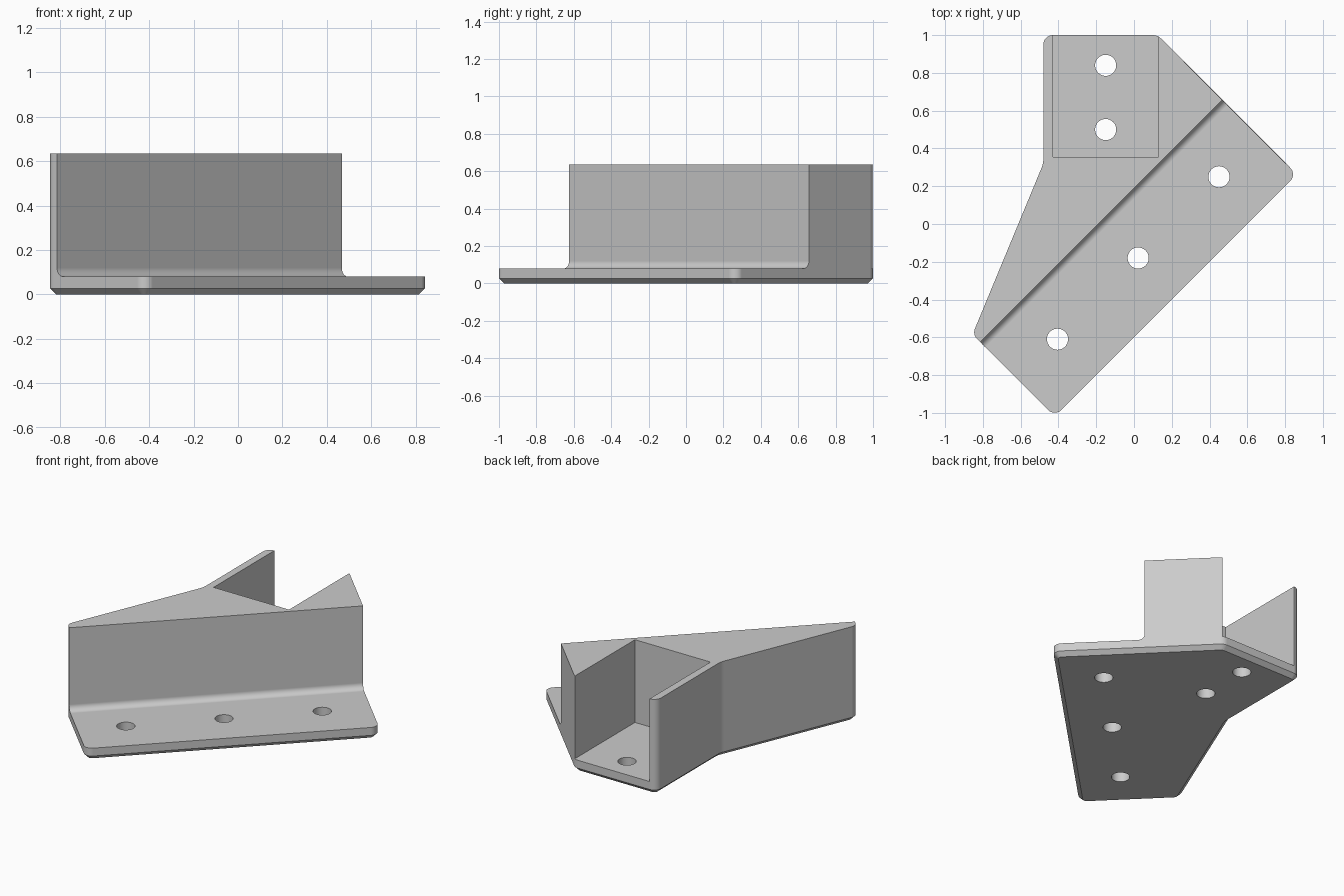
import bpy, bmesh, math
from mathutils import Vector, Matrix

if "Cube" in bpy.data.objects:
    bpy.data.objects.remove(bpy.data.objects["Cube"])

FLOOR, TOP, CHAMFER = 0.08, 0.635, 0.027

# Plan outline, counter-clockwise: x, y, corner radius
CORNERS = [(-0.48, 1.0, 0.05), (-0.48, 0.32, 0.12), (-0.855, -0.585, 0.05),
           (-0.42, -1.02, 0.05), (0.8625, 0.2625, 0.05), (0.125, 1.0, 0.06)]


def rounded_outline(inset, steps=8):
    """Rounded plan outline, moved inwards by inset."""
    pts = []
    for i, (x, y, r) in enumerate(CORNERS):
        p = Vector((x, y))
        a = (p - Vector(CORNERS[i - 1][:2])).normalized()
        b = (Vector(CORNERS[(i + 1) % len(CORNERS)][:2]) - p).normalized()
        n1, n2 = Vector((-a.y, a.x)), Vector((-b.y, b.x))
        turn = math.atan2(a.x * b.y - a.y * b.x, a.dot(b))
        s = 1 if turn > 0 else -1
        r -= s * inset
        bisector = (n1 + n2) / (1 + n1.dot(n2))
        centre = p + bisector * (inset + s * r)
        for k in range(steps + 1):
            pts.append(centre + Matrix.Rotation(turn * k / steps, 2) @ (n1 * (-s * r)))
    return pts


def loft(name, loops):
    """Closed solid through equal-length loops of 3D points."""
    bm = bmesh.new()
    rings = [[bm.verts.new(p) for p in loop] for loop in loops]
    n = len(rings[0])
    bm.faces.new(rings[0][::-1])
    bm.faces.new(rings[-1])
    for lo, hi in zip(rings, rings[1:]):
        for i in range(n):
            j = (i + 1) % n
            bm.faces.new((lo[i], lo[j], hi[j], hi[i]))
    bmesh.ops.recalc_face_normals(bm, faces=bm.faces)
    mesh = bpy.data.meshes.new(name)
    bm.to_mesh(mesh)
    bm.free()
    obj = bpy.data.objects.new(name, mesh)
    bpy.context.collection.objects.link(obj)
    return obj


# Solid bracket body with a chamfered foot
body = loft("bracket_body", [[(p.x, p.y, z) for p in rounded_outline(inset)]
                             for z, inset in ((0, CHAMFER), (CHAMFER, 0), (TOP, 0))])
cutters = []

# Cutter above the diagonal flange, with a fillet at the foot of the wall
R = 0.04
profile = [(0, 1.0)]
for k in range(9):
    t = math.radians(90 * k / 8)
    profile.append((R - R * math.cos(t), FLOOR + R - R * math.sin(t)))
profile += [(1.5, FLOOR), (1.5, 1.0)]
across = Vector((1, -1, 0)).normalized()
along = Vector((1, 1, 0)).normalized()
foot = Vector((-0.095, 0.095, 0))
cutters.append(loft("flange_cutter", [[foot + across * u + along * d + Vector((0, 0, z))
                                       for u, z in profile] for d in (-2, 2)]))

# Cutter for the square pocket open to the back
cutters.append(loft("pocket_cutter", [[(-0.43, 0.355, z), (0.13, 0.355, z),
                                       (0.13, 1.5, z), (-0.43, 1.5, z)]
                                      for z in (FLOOR, 1.0)]))

# Cutters for the screw holes
for x, y in [(-0.15, 0.84), (-0.15, 0.5), (0.45, 0.25), (0.022, -0.18), (-0.405, -0.61)]:
    ring = [(x + 0.056 * math.cos(k * math.tau / 32), y + 0.056 * math.sin(k * math.tau / 32))
            for k in range(32)]
    cutters.append(loft("hole_cutter", [[(u, v, z) for u, v in ring] for z in (-0.1, 0.3)]))

# Carve the body, then discard the cutters
bpy.context.view_layer.objects.active = body
body.select_set(True)
for cutter in cutters:
    cutter.hide_render = True
    mod = body.modifiers.new("cut", 'BOOLEAN')
    mod.operation, mod.solver, mod.object = 'DIFFERENCE', 'EXACT', cutter
    bpy.ops.object.modifier_apply(modifier=mod.name)
for cutter in cutters:
    bpy.data.objects.remove(cutter)

# Plain grey, smooth on rounded parts only
grey = bpy.data.materials.new("light grey")
grey.diffuse_color = (0.6, 0.6, 0.6, 1)
grey.use_nodes = True
grey.node_tree.nodes["Principled BSDF"].inputs["Base Color"].default_value = grey.diffuse_color
body.data.materials.clear()
body.data.materials.append(grey)
bpy.ops.object.shade_smooth_by_angle(angle=math.radians(25))
normals = body.modifiers.new("flat_normals", 'WEIGHTED_NORMAL')
normals.keep_sharp = True
